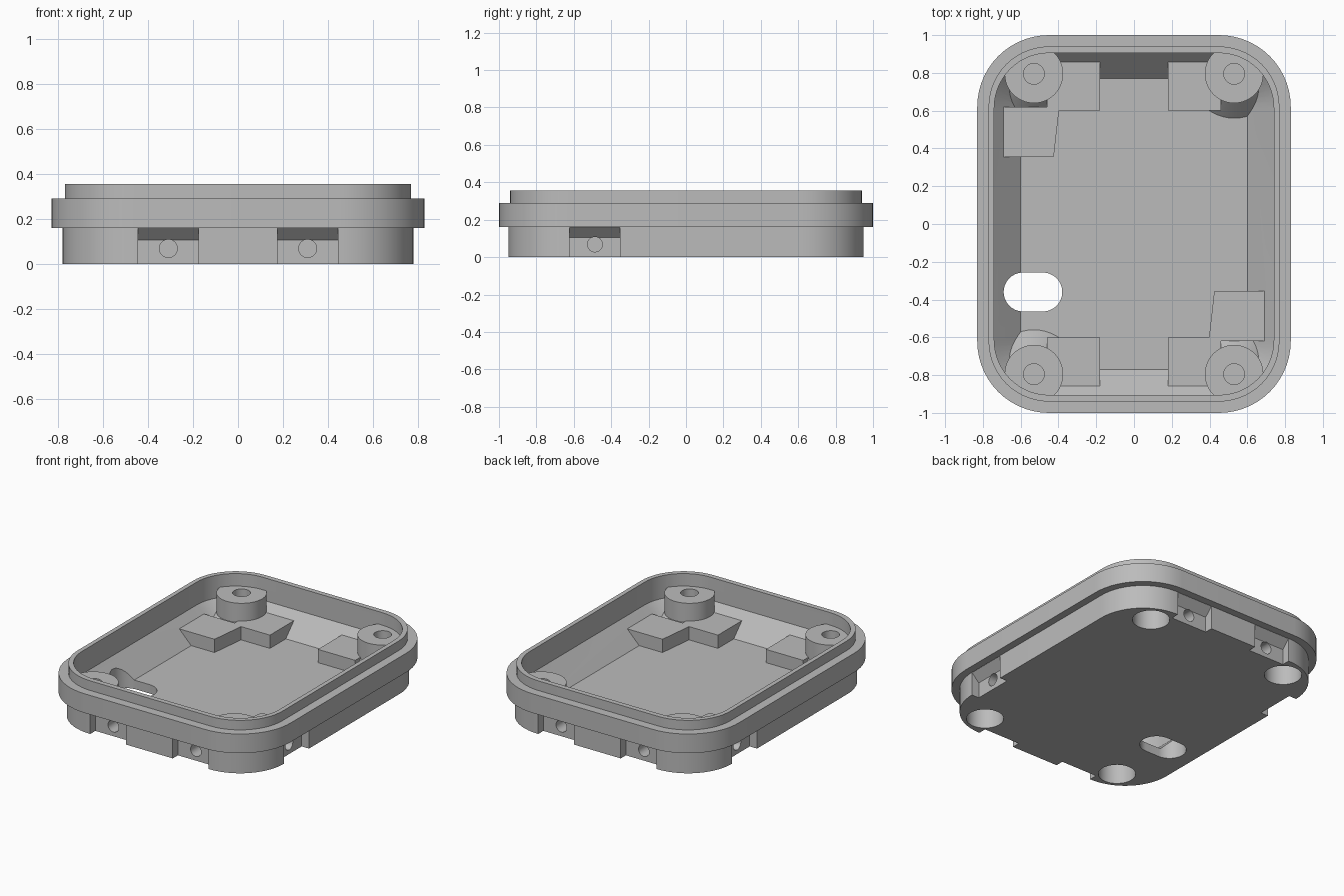
import bpy, bmesh, math
from math import cos, sin, pi

if "Cube" in bpy.data.objects:
    bpy.data.objects.remove(bpy.data.objects["Cube"], do_unlink=True)

grey = bpy.data.materials.new("plain_grey")
grey.use_nodes = True
COLOUR = (0.5, 0.5, 0.5, 1)
grey.diffuse_color = COLOUR
grey.node_tree.nodes["Principled BSDF"].inputs["Base Color"].default_value = COLOUR


def rounded(hx, hy, r, z, n=14):
    """Ring of a rounded rectangle with half sizes hx, hy."""
    ring = []
    for q, (sx, sy) in enumerate([(1, 1), (-1, 1), (-1, -1), (1, -1)]):
        for i in range(n + 1):
            a = (q + i / n) * pi / 2
            ring.append((sx * (hx - r) + r * cos(a), sy * (hy - r) + r * sin(a), z))
    return ring


def circle(cx, cy, r, z, n=48):
    return [(cx + r * cos(2 * pi * i / n), cy + r * sin(2 * pi * i / n), z) for i in range(n)]


def loft(name, rings):
    """Closed solid through rings of equal length, capped at both ends."""
    bm = bmesh.new()
    loops = [[bm.verts.new(p) for p in ring] for ring in rings]
    n = len(loops[0])
    for a, b in zip(loops, loops[1:]):
        for i in range(n):
            j = (i + 1) % n
            bm.faces.new((a[i], a[j], b[j], b[i]))
    bm.faces.new(loops[0])
    bm.faces.new(loops[-1])
    bmesh.ops.recalc_face_normals(bm, faces=bm.faces)
    mesh = bpy.data.meshes.new(name)
    bm.to_mesh(mesh)
    bm.free()
    mesh.materials.append(grey)
    ob = bpy.data.objects.new(name, mesh)
    bpy.context.collection.objects.link(ob)
    return ob


def prism(name, outline, z0, z1):
    return loft(name, [[(x, y, z) for x, y in outline] for z in (z0, z1)])


def combine(target, tool, operation, keep=False):
    mod = target.modifiers.new(operation.lower(), 'BOOLEAN')
    mod.operation, mod.object, mod.solver = operation, tool, 'EXACT'
    bpy.context.view_layer.objects.active = target
    bpy.ops.object.modifier_apply(modifier=mod.name)
    if not keep:
        bpy.data.objects.remove(tool, do_unlink=True)


# Tray shell: stepped outside, rim lip, then sloped cavity down to the floor
case = loft("case_tray", [
    rounded(0.78, 0.95, 0.33, 0), rounded(0.78, 0.95, 0.33, 0.16),
    rounded(0.83, 1.0, 0.38, 0.16), rounded(0.83, 1.0, 0.38, 0.29),
    rounded(0.77, 0.94, 0.32, 0.29), rounded(0.77, 0.94, 0.32, 0.355),
    rounded(0.74, 0.905, 0.29, 0.355), rounded(0.74, 0.905, 0.29, 0.20),
    rounded(0.60, 0.77, 0.15, 0.06)])

# Envelope that keeps the corner posts inside the wall
envelope = loft("post_envelope", [rounded(0.76, 0.93, 0.31, z) for z in (-0.1, 0.5)])
envelope.hide_render = True

BX, BY = 0.53, 0.795
corners = [(sx * BX, sy * BY) for sx in (-1, 1) for sy in (-1, 1)]

# Corner posts with flared feet
for cx, cy in corners:
    post = loft("post", [circle(cx, cy, r, z) for r, z in
                         ((0.265, 0.03), (0.155, 0.14), (0.155, 0.27))])
    combine(post, envelope, 'INTERSECT', keep=True)
    combine(case, post, 'UNION')
bpy.data.objects.remove(envelope, do_unlink=True)

# Pads behind the wall notches: two per short side, one per long side
for s in (-1, 1):
    for m in (-1, 1):
        outline = [(m * x, s * y) for x, y in ((0.18, 0.60), (0.46, 0.60), (0.46, 0.92), (0.18, 0.92))]
        combine(case, prism("pad", outline, 0.03, 0.15), 'UNION')
    outline = [(s * x, -s * y) for x, y in ((0.75, 0.355), (0.425, 0.355), (0.395, 0.62), (0.75, 0.62))]
    combine(case, prism("side_pad", outline, 0.031, 0.15), 'UNION')


# Wall notches with a sloped ceiling and a round bore behind each
def notch(place):
    """place(along, depth, z) turns notch coordinates into a point."""
    profile = [(-0.01, -0.05), (0.055, -0.05), (0.055, 0.105), (0.001, 0.159), (-0.01, 0.159)]
    combine(case, loft("notch", [[place(u, d, z) for d, z in profile]
                                 for u in (-0.135, 0.135)]), 'DIFFERENCE')
    bore = [[place(x, d, 0.068 + y) for x, y, _ in circle(0, 0, 0.04, 0, 32)] for d in (0.03, 0.25)]
    combine(case, loft("bore", bore), 'DIFFERENCE')


for s in (-1, 1):
    for m in (-1, 1):
        notch(lambda u, d, z: (m * 0.31 + u, s * (0.95 - d), z))
    notch(lambda u, d, z: (s * (0.78 - d), -s * 0.487 + u, z))

# Post holes: wide recess from below, narrow blind hole from above
for cx, cy in corners:
    for r, z0, z1 in ((0.115, -0.05, 0.17), (0.055, 0.19, 0.4)):
        combine(case, loft("hole", [circle(cx, cy, r, z) for z in (z0, z1)]), 'DIFFERENCE')

# Cable slot through the floor
slot = [(x - 0.535, y - 0.36) for x, y, _ in rounded(0.155, 0.103, 0.1029, 0)]
combine(case, prism("slot", slot, -0.05, 0.3), 'DIFFERENCE')

bpy.ops.object.select_all(action='DESELECT')
case.select_set(True)
bpy.context.view_layer.objects.active = case
bpy.ops.object.shade_smooth_by_angle(angle=math.radians(30))
